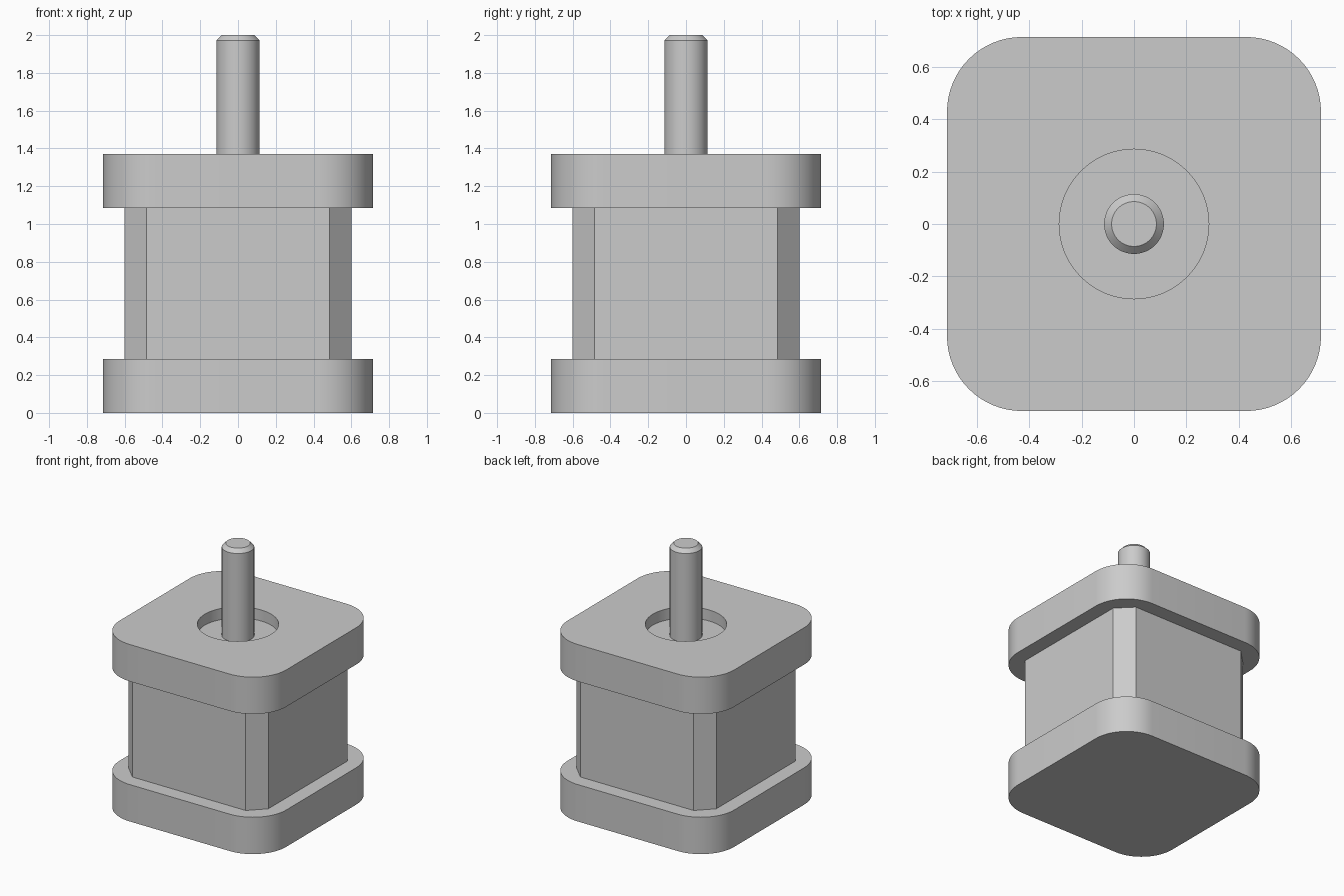
import bpy
import bmesh
import math

# Dimensions are in millimetres; the whole motor is 35 mm tall
UNIT = 2 / 35
PLATE_W, PLATE_H, CORNER_R = 25, 5, 5
BODY_W, BODY_H, BODY_CHAMFER = 21, 14, 2
RECESS_R, RECESS_DEPTH = 5, 1.5
SHAFT_R, SHAFT_CHAMFER = 2, 0.5
TOP_Z = 2 * PLATE_H + BODY_H
FULL_H = 35

default = bpy.data.objects.get("Cube")
if default:
    bpy.data.objects.remove(default, do_unlink=True)

grey = bpy.data.materials.new("light grey metal")
colour = (0.6, 0.6, 0.6, 1)
grey.diffuse_color = colour
grey.use_nodes = True
grey.node_tree.nodes["Principled BSDF"].inputs["Base Color"].default_value = colour


def finish(bm, name):
    """Scale to scene units and make a named object."""
    bmesh.ops.scale(bm, vec=(UNIT,) * 3, verts=bm.verts)
    bmesh.ops.recalc_face_normals(bm, faces=bm.faces)
    mesh = bpy.data.meshes.new(name)
    bm.to_mesh(mesh)
    bm.free()
    mesh.materials.append(grey)
    obj = bpy.data.objects.new(name, mesh)
    bpy.context.collection.objects.link(obj)
    return obj


def activate(obj):
    bpy.ops.object.select_all(action="DESELECT")
    obj.select_set(True)
    bpy.context.view_layer.objects.active = obj


def smooth(obj):
    activate(obj)
    bpy.ops.object.shade_smooth_by_angle(angle=math.radians(30))


def square_block(name, width, z0, z1, corner, segments):
    """Square block whose four upright edges are rounded or chamfered."""
    bm = bmesh.new()
    bmesh.ops.create_cube(bm, size=1)
    bmesh.ops.scale(bm, vec=(width, width, z1 - z0), verts=bm.verts)
    bmesh.ops.translate(bm, vec=(0, 0, (z0 + z1) / 2), verts=bm.verts)
    upright = [e for e in bm.edges
               if abs(e.verts[0].co.z - e.verts[1].co.z) > 0.1]
    bmesh.ops.bevel(bm, geom=upright, offset=corner, offset_type="OFFSET",
                    segments=segments, profile=0.5, affect="EDGES")
    return finish(bm, name)


def cylinder(name, radius, z0, z1, chamfer=0):
    """Upright cylinder with an optional chamfer on its top rim."""
    bm = bmesh.new()
    bmesh.ops.create_cone(bm, cap_ends=True, segments=64, radius1=radius,
                          radius2=radius, depth=z1 - z0)
    bmesh.ops.translate(bm, vec=(0, 0, (z0 + z1) / 2), verts=bm.verts)
    if chamfer:
        rim = [e for e in bm.edges
               if all(v.co.z > z1 - 0.01 for v in e.verts)]
        bmesh.ops.bevel(bm, geom=rim, offset=chamfer, offset_type="OFFSET",
                        segments=1, affect="EDGES")
    return finish(bm, name)


# End plates with rounded corners, and the chamfered body between them
bottom_plate = square_block("bottom_plate", PLATE_W, 0, PLATE_H, CORNER_R, 16)
body = square_block("body", BODY_W, PLATE_H, PLATE_H + BODY_H,
                    BODY_CHAMFER * math.sin(math.pi / 2), 1)
top_plate = square_block("top_plate", PLATE_W, PLATE_H + BODY_H, TOP_Z, CORNER_R, 16)

# Round recess sunk into the top plate
cutter = cylinder("recess_cutter", RECESS_R, TOP_Z - RECESS_DEPTH, TOP_Z + 1)
cutter.hide_render = True
cut = top_plate.modifiers.new("recess", "BOOLEAN")
cut.operation = "DIFFERENCE"
cut.solver = "EXACT"
cut.object = cutter
activate(top_plate)
bpy.ops.object.modifier_apply(modifier=cut.name)
bpy.data.objects.remove(cutter, do_unlink=True)

# Shaft rising from the recess floor
shaft = cylinder("shaft", SHAFT_R, TOP_Z - RECESS_DEPTH, FULL_H, SHAFT_CHAMFER)

for part in (bottom_plate, top_plate, shaft):
    smooth(part)
